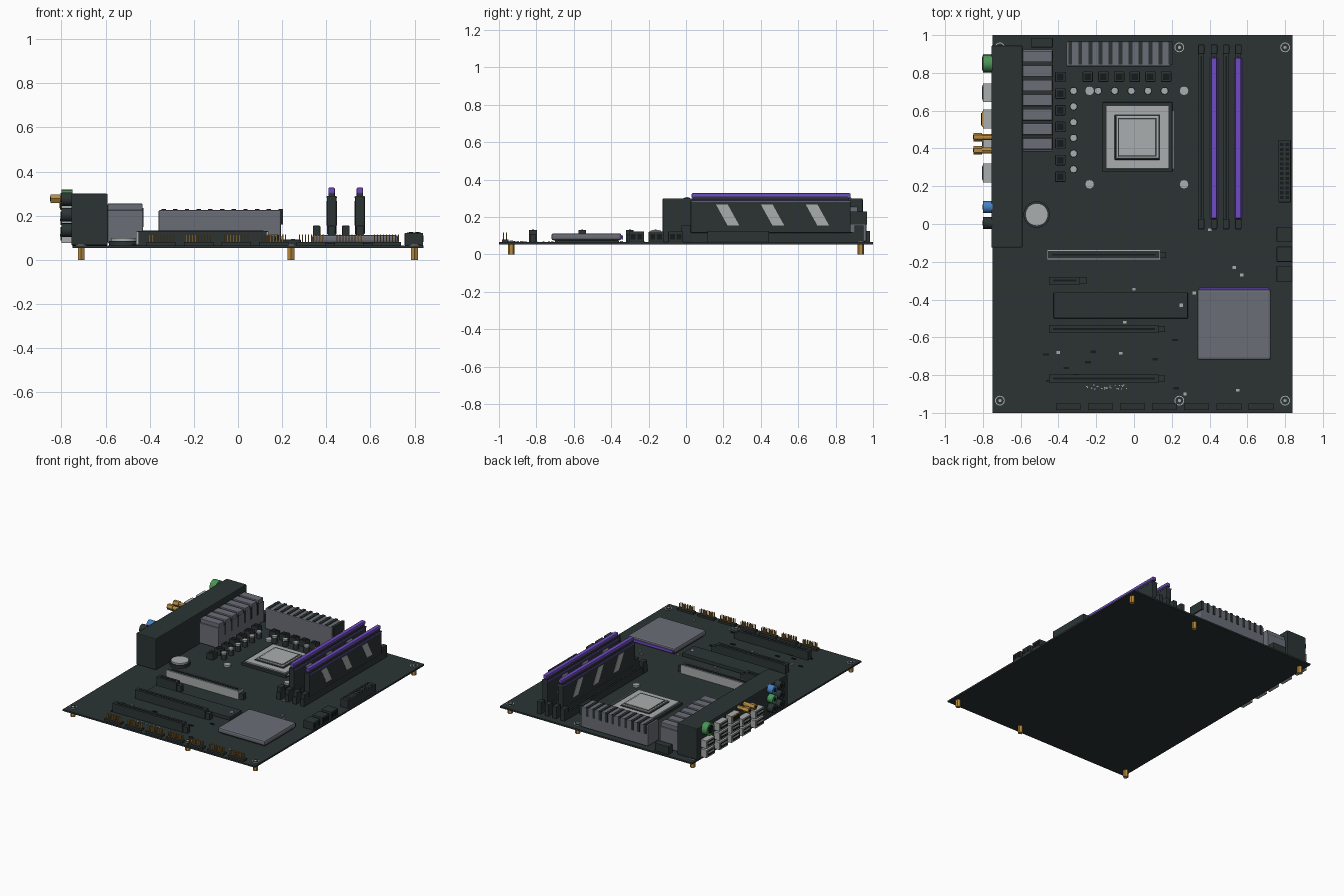
import bpy
import bmesh
import random
from math import pi
from mathutils import Matrix, Vector

random.seed(4)
default_cube = bpy.data.objects.get("Cube")
if default_cube:
    bpy.data.objects.remove(default_cube)


def material(name, *rgb):
    mat = bpy.data.materials.new(name)
    mat.use_nodes = True
    colour = (*rgb, 1)
    mat.diffuse_color = colour
    mat.node_tree.nodes["Principled BSDF"].inputs["Base Color"].default_value = colour
    return mat


dark = material("dark plastic", .025, .034, .034)
black = material("black", .008, .01, .011)
grey = material("heatsink grey", .145, .155, .185)
silver = material("silver", .4, .42, .42)
purple = material("purple", .16, .07, .55)
gold = material("brass", .48, .26, .05)
blue = material("blue", .06, .22, .55)
green = material("green", .07, .3, .1)

TOP = .065  # upper surface of the board


def finish(name, bm, mat, bevel=0, smooth=False):
    bmesh.ops.recalc_face_normals(bm, faces=bm.faces)
    mesh = bpy.data.meshes.new(name)
    bm.to_mesh(mesh)
    bm.free()
    mesh.materials.append(mat)
    obj = bpy.data.objects.new(name, mesh)
    bpy.context.collection.objects.link(obj)
    if bevel:
        mod = obj.modifiers.new("soft edges", 'BEVEL')
        mod.width = bevel
        mod.segments = 2
    if smooth:
        bpy.context.view_layer.objects.active = obj
        obj.select_set(True)
        bpy.ops.object.shade_smooth_by_angle()
        obj.select_set(False)
    return obj


def boxes(name, mat, spans, bevel=0):
    """One object of boxes, each given as (x span, y span, z span)."""
    bm = bmesh.new()
    for span in spans:
        low, high = (Vector(corner) for corner in zip(*span))
        place = Matrix.Translation((low + high) / 2) @ Matrix.Diagonal((*(high - low), 1))
        bmesh.ops.create_cube(bm, size=1, matrix=place)
    return finish(name, bm, mat, bevel)


def up(height):
    return (TOP, height)


def around(centre, width):
    return (centre - width / 2, centre + width / 2)


def discs(name, mat, points, radius, low, high, sides=16, axis='Z'):
    """Cylinders along an axis; low and high are measured on that axis."""
    bm = bmesh.new()
    turn = Matrix.Rotation(pi / 2, 4, 'Y') if axis == 'X' else Matrix()
    for a, b in points:
        middle = (low + high) / 2
        centre = (middle, a, b) if axis == 'X' else (a, b, middle)
        bmesh.ops.create_cone(bm, cap_ends=True, segments=sides, radius1=radius,
                              radius2=radius, depth=high - low,
                              matrix=Matrix.Translation(centre) @ turn)
    return finish(name, bm, mat, smooth=sides > 8)


# Board with standoffs and mounting screws
boxes("circuit_board", dark, [((-.75, .84), (-1, 1), (.053, TOP))])
mounts = [(x, y) for x in (-.71, .24, .8) for y in (-.935, .935)]
discs("standoffs", gold, mounts, .018, 0, .053, sides=6)
discs("screw_rings", silver, mounts, .026, TOP, .069)
discs("screw_heads", dark, mounts, .021, TOP, .071)
discs("screw_centres", silver, mounts, .009, TOP, .073, sides=6)

# Rear port cover
boxes("port_cover", dark, [((-.755, -.59), (-.125, .945), up(.3))], .006)

# Rear ports, with stacked metal sockets and dark openings
shells, openings, tongues = [], [], []
for y in (.85, .695, .555, .425, .27):
    heights = (.105, .175) if y in (.85, .425, .27) else (.105, .175, .245)
    for z in heights:
        shells.append(((-.8, -.75), around(y, .1), around(z, .058)))
        openings.append(((-.803, -.79), around(y, .082), around(z, .036)))
        tongues.append(((-.805, -.79), around(y, .068), around(z + .006, .012)))
boxes("port_shells", silver, shells)
boxes("port_openings", black, openings)
boxes("port_tongues", silver, tongues)
discs("round_port", green, [(.85, .272)], .046, -.8, -.75, 20, 'X')
discs("round_port_hole", black, [(.85, .272)], .03, -.803, -.79, 20, 'X')
boxes("video_port_frame", gold, [((-.806, -.75), around(.555, .08), around(.25, .045))])
boxes("video_port_hole", black, [((-.809, -.75), around(.555, .065), around(.25, .03))])
antennas = [(.46, .277), (.39, .277)]
discs("antenna_bases", gold, antennas, .016, -.81, -.75, 12, 'X')
discs("antenna_nuts", gold, antennas, .022, -.85, -.805, 6, 'X')
discs("antenna_holes", black, antennas, .01, -.852, -.84, 12, 'X')

# Audio jacks
jack_rows = (.135, .205, .275)
jack_colours = {(.09, .275): blue, (.09, .205): green}
for y in (.09, .005):
    for z in jack_rows:
        mat = jack_colours.get((y, z), dark)
        discs("audio_jack", mat, [(y, z)], .031, -.8, -.75, 16, 'X')
        discs("audio_jack_hole", black, [(y, z)], .014, -.803, -.79, 12, 'X')

# Side power heatsink with slotted crown
boxes("side_heatsink", grey, [((-.59, -.43), (.385, .925), (.075, .225))], .004)
pitch = .077
boxes("side_heatsink_fins", grey,
      [((-.59, -.432), around(.425 + i * pitch, .06), (.22, .255)) for i in range(7)], .004)
boxes("side_heatsink_slots", dark,
      [((-.59, -.428), around(.463 + i * pitch, .018), (.15, .235)) for i in range(6)])

# Rear power heatsink with dark ribs across it
boxes("rear_heatsink", grey, [((-.36, .195), (.835, .965), (.07, .225))], .006)
boxes("rear_heatsink_ribs", dark,
      [(around(-.337 + i * .053, .02), (.845, .968), (.16, .23)) for i in range(11)])

# Processor socket: stacked plates, each smaller and higher
layers = [("socket_base", dark, .37, .085), ("socket_frame", silver, .335, .095),
          ("processor_gap", dark, .24, .1), ("processor_lid", silver, .225, .108),
          ("lid_groove", dark, .205, .11), ("lid_face", silver, .195, .113)]
for name, mat, size, height in layers:
    boxes(name, mat, [(around(.018, size), around(.46, size), up(height))], .003)
boxes("socket_lever", silver, [(around(.208, .008), (.29, .6), (.075, .085))])

# Cooler mounting posts
posts = [(x, y) for x in (-.235, .265) for y in (.21, .705)]
discs("cooler_posts", silver, posts, .025, TOP, .08, 12)

# Capacitors and chokes
caps = [(-.32, .29 + i * .083) for i in range(6)]
caps += [(-.19 + i * .088, .705) for i in range(5)]
discs("capacitor_cans", dark, caps, .021, TOP, .105, 14)
discs("capacitor_tops", silver, caps, .019, .1, .115, 14)
chokes = [(-.39, .25 + i * .088) for i in range(7)]
chokes += [(-.245 + i * .083, .78) for i in range(6)]
boxes("chokes", dark, [(around(x, .055), around(y, .055), up(.11)) for x, y in chokes], .005)
boxes("choke_lids", black, [(around(x, .035), around(y, .035), up(.112)) for x, y in chokes])

# Memory slots, end clips and two fitted modules
slots = [.356, .424, .488, .552]
boxes("memory_slots", dark, [(around(x, .03), (-.03, .95), up(.118)) for x in slots])
boxes("memory_slot_grooves", black, [(around(x, .008), (.03, .89), up(.12)) for x in slots])
boxes("memory_clips", dark, [(around(x, .034), around(y, .05), up(.155))
                             for x in slots for y in (0, .925)], .004)
for x in slots[1::2]:
    boxes("memory_module", dark, [(around(x, .044), (.025, .88), (.115, .29)),
                                  (around(x, .03), (.035, .87), (.28, .315))], .005)
    boxes("memory_light_bar", purple, [(around(x, .03), (.03, .88), (.3, .327))], .005)
    boxes("memory_side_line", purple, [(around(x, .047), (.03, .88), (.28, .288))])
    # Slanted plates showing on both faces of the module
    bm = bmesh.new()
    for start in (.16, .4, .64):
        outline = [(start, .267), (start + .063, .267), (start + .125, .155), (start + .062, .155)]
        face = bm.faces.new([bm.verts.new((x - .024, y, z)) for y, z in outline])
        extruded = bmesh.ops.extrude_face_region(bm, geom=[face])["geom"]
        moved = [v for v in extruded if isinstance(v, bmesh.types.BMVert)]
        bmesh.ops.translate(bm, verts=moved, vec=(.048, 0, 0))
        bm.faces.ensure_lookup_table()
    finish("memory_side_plates", bm, silver)

# Expansion slots: (right end, y, width)
for left, right, y, width in [(-.455, .135, -.163, .04), (-.45, -.285, -.3, .04),
                              (-.45, .13, -.555, .042), (-.45, .13, -.818, .042)]:
    boxes("expansion_slot", dark, [((left, right), around(y, width), up(.13))])
    boxes("expansion_slot_groove", black, [((left + .02, right - .02), around(y, .01), up(.132))])
    boxes("expansion_clip", dark, [((right, right + .035), around(y, .032), up(.11))])
boxes("slot_armour", silver, [((-.46, .138), around(y, .008), up(.128)) for y in (-.187, -.139)]
      + [(around(x, .008), (-.19, -.136), up(.128)) for x in (-.457, .135)])

# Storage cover and chipset heatsink
boxes("storage_cover", dark, [((-.425, .285), (-.5, -.362), up(.092))], .004)
boxes("storage_cover_screw", silver, [(around(.25, .018), around(-.43, .018), up(.094))])
boxes("chipset_heatsink", grey, [((.335, .725), (-.72, -.345), (.075, .113))], .012)
boxes("chipset_base", dark, [((.35, .71), (-.7, -.36), up(.08))])
boxes("chipset_light_strip", purple, [((.345, .715), (-.345, -.336), (.08, .1))])

# Coin battery
discs("battery_holder", dark, [(-.515, .05)], .07, TOP, .085, 32)
discs("battery", silver, [(-.515, .05)], .06, TOP, .098, 32)

# Power and drive connectors along the edges
boxes("main_power_socket", dark, [((.765, .83), (.115, .445), up(.125))], .003)
boxes("main_power_holes", black, [(around(x, .018), around(.14 + i * .0255, .016), up(.126))
                                  for x in (.783, .812) for i in range(12)])
boxes("processor_power_socket", dark, [((-.545, -.43), (.935, .985), up(.125))], .003)
boxes("drive_sockets", dark, [((.755, .838), around(y, .08), up(.122))
                              for y in (-.055, -.16, -.265)], .003)
boxes("drive_openings", black, [((.83, .84), around(y + side, .026), (.08, .11))
                                for y in (-.055, -.16, -.265) for side in (-.018, .018)])

# Pin headers along the front edge
headers = [-.414 + i * .17 for i in range(7)]
boxes("header_bases", dark, [((x, x + .132), (-.985, -.95), up(.08)) for x in headers])
boxes("header_pins", gold, [(around(x + .012 + i * .0135, .005), around(y, .005), up(.116))
                            for x in headers for i in range(9) for y in (-.975, -.96)])

# Scattered small components
chips = [(.53, -.23), (.57, -.27), (.32, -.365), (0, -.345), (-.05, -.52), (-.4, -.68),
         (-.07, -.685), (.55, -.88), (.27, -.9), (.4, -.03)]
boxes("small_chips", silver, [(around(x, .018), around(y, .014), up(.072)) for x, y in chips])
boxes("tiny_parts", silver, [(around(random.uniform(-.26, -.04), .006),
                              around(random.uniform(-.875, -.85), .005), up(.068))
                             for i in range(30)])
boxes("dark_chips", black, [(around(random.uniform(-.5, .3), .03),
                             around(random.uniform(-.9, -.6), .012), up(.07)) for i in range(9)])
